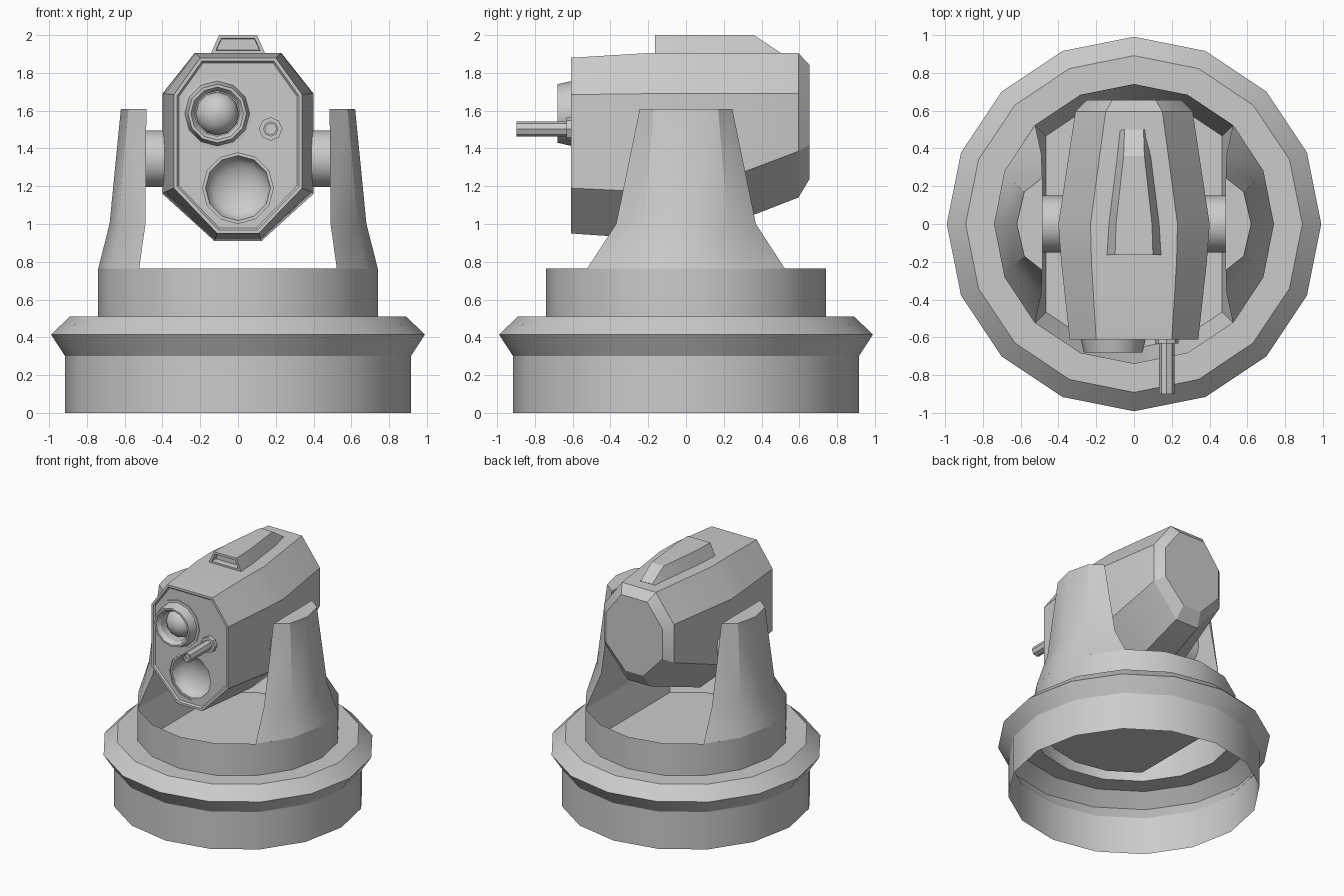
import bpy, bmesh
from math import cos, sin, pi, radians
from mathutils import Matrix, Vector

if "Cube" in bpy.data.objects:
    bpy.data.objects.remove(bpy.data.objects["Cube"])

grey = bpy.data.materials.new("plain_grey")
grey.use_nodes = True
COLOUR = (0.6, 0.6, 0.6, 1)
grey.diffuse_color = COLOUR
grey.node_tree.nodes["Principled BSDF"].inputs["Base Color"].default_value = COLOUR

FORWARD = Matrix.Rotation(pi / 2, 4, 'X')    # local z points to -y
SIDEWAYS = Matrix.Rotation(pi / 2, 4, 'Y')   # local z points to +x


def loft(name, rings, cap_start=True, cap_end=True, closed=False, insets=()):
    """Skin a row of matching rings; optionally inset the first cap."""
    bm = bmesh.new()
    loops = [[bm.verts.new(p) for p in ring] for ring in rings]
    pairs = list(zip(loops, loops[1:]))
    if closed:
        pairs.append((loops[-1], loops[0]))
    for a, b in pairs:
        n = len(a)
        for i in range(n):
            j = (i + 1) % n
            bm.faces.new((a[i], a[j], b[j], b[i]))
    start = bm.faces.new(loops[0]) if cap_start else None
    if cap_end:
        bm.faces.new(loops[-1])
    bmesh.ops.recalc_face_normals(bm, faces=bm.faces)
    for thickness, depth in insets:
        bmesh.ops.inset_individual(bm, faces=[start], thickness=thickness,
                                   depth=depth, use_even_offset=True)
    mesh = bpy.data.meshes.new(name)
    bm.to_mesh(mesh)
    bm.free()
    mesh.materials.append(grey)
    obj = bpy.data.objects.new(name, mesh)
    bpy.context.collection.objects.link(obj)
    return obj


def lathe(name, profile, sides, centre=(0, 0, 0), turn=Matrix(), **caps):
    """Turn a (radius, height) profile around an axis."""
    place = Matrix.Translation(centre) @ turn
    rings = [[place @ Vector((r * cos(2 * pi * i / sides), r * sin(2 * pi * i / sides), h))
              for i in range(sides)] for r, h in profile]
    return loft(name, rings, **caps)


def mirror(obj):
    obj.modifiers.new("mirror", 'MIRROR')


def smooth(obj, angle=32):
    bpy.ops.object.select_all(action='DESELECT')
    obj.select_set(True)
    bpy.context.view_layer.objects.active = obj
    bpy.ops.object.shade_smooth_by_angle(angle=radians(angle))


# Hollow base with flared rim and open turntable collar
parts = [lathe("base", [(0.915, 0), (0.915, 0.3), (0.99, 0.415), (0.89, 0.51),
                        (0.74, 0.51), (0.74, 0.765)], 16, cap_start=False, cap_end=False)]

# Sunken floor between the arms
rim = [0.74 * Vector((cos(k * pi / 8), sin(k * pi / 8))) for k in (2, 3, 4, 5, 6)]
rim += [-p for p in rim]
well = loft("sunken_floor", [[(p.x * s, p.y * s, z) for p in rim]
                             for s, z in ((1, 0.765), (0.89, 0.535))], cap_start=False)
well.data.flip_normals()
parts.append(well)

# Support arms: flat inside, rounded outside, narrowing upwards
arm_rings = []
for z, inner, depth, mid_x, mid_y, outer in (
        (0.765, 0.523, 0.523, 0.684, 0.283, 0.74),
        (1.0, 0.49, 0.37, 0.635, 0.22, 0.68),
        (1.61, 0.485, 0.245, 0.58, 0.17, 0.62)):
    arm_rings.append([(inner, -depth, z), (mid_x, -mid_y, z), (outer, 0, z),
                      (mid_x, mid_y, z), (inner, depth, z)])
arm = loft("support_arm", arm_rings)
pivot = lathe("pivot", [(0.15, 0.34), (0.15, 0.5)], 16, (0, 0, 1.345), SIDEWAYS)
for part in (arm, pivot):
    mirror(part)
    parts.append(part)


# Eight-sided head, widest in the middle
def octagon(y, top_w, side_w, low_w, top, upper, lower, low):
    half = [(top_w, top), (side_w, upper), (side_w, lower), (low_w, low)]
    return [(x, y, z) for x, z in half] + [(-x, y, z) for x, z in reversed(half)]


head = loft("head", [
    octagon(-0.61, 0.2, 0.34, 0.11, 1.88, 1.685, 1.19, 0.95),
    octagon(-0.2, 0.225, 0.385, 0.12, 1.905, 1.69, 1.17, 0.922),
    octagon(0, 0.23, 0.4, 0.125, 1.905, 1.69, 1.16, 0.91),
    octagon(0.595, 0.15, 0.31, 0.1, 1.905, 1.69, 1.385, 1.14),
    octagon(0.655, 0.115, 0.25, 0.08, 1.84, 1.66, 1.42, 1.24)],
    insets=[(0.018, 0), (0.01, -0.012)])

# Concave dish cut into the lower front
dish_cutter = lathe("dish_cutter", [(0.187, 0.1), (0.187, 0), (0.172, 0)]
                    + [(0.172 * cos(a), -0.1 * sin(a))
                       for a in (0.3, 0.6, 0.9, 1.2, 1.45)],
                    12, (0, -0.59, 1.19), FORWARD)
# Round socket for the lens
lens_cutter = lathe("lens_cutter", [(0.125, 0.2), (0.125, -0.06)], 12,
                    (-0.11, -0.6, 1.585), FORWARD)
for cutter in (dish_cutter, lens_cutter):
    cutter.hide_render = True
    cut = head.modifiers.new("cut", 'BOOLEAN')
    cut.operation = 'DIFFERENCE'
    cut.solver = 'EXACT'
    cut.object = cutter
    bpy.context.view_layer.objects.active = head
    bpy.ops.object.modifier_apply(modifier=cut.name)
    bpy.data.objects.remove(cutter)

# Lens housing ring and domed lens
parts.append(lathe("lens_housing", [(0.12, -0.06), (0.19, -0.02), (0.19, 0.004),
                                    (0.172, 0.006), (0.155, 0.08), (0.14, 0.08),
                                    (0.12, 0.05)], 12, (-0.11, -0.6, 1.585), FORWARD,
                   cap_start=False, cap_end=False, closed=True))
parts.append(lathe("lens", [(0.115 * cos(a), 0.1 * sin(a))
                            for a in (0, 0.3, 0.6, 0.9, 1.2, 1.5)],
                   12, (-0.11, -0.56, 1.585), FORWARD))

# Thin barrel with collar and bored muzzle
parts.append(lathe("barrel", [(0.062, 0), (0.062, 0.035), (0.04, 0.035), (0.04, 0.3),
                              (0.03, 0.3), (0.03, 0.27)],
                   8, (0.173, -0.598, 1.503), FORWARD))

# Tapered sight fin on the roof with an open front
fin_rings = []
for y, wide, narrow, top in ((-0.165, 0.145, 0.1, 2.0), (0, 0.135, 0.095, 2.0),
                             (0.36, 0.09, 0.055, 2.0), (0.5, 0.075, 0.05, 1.907)):
    fin_rings.append([(-wide, y, 1.9), (wide, y, 1.9), (narrow, y, top), (-narrow, y, top)])
parts.append(loft("roof_fin", fin_rings, insets=[(0.018, 0), (0.002, -0.05)]))

for part in parts:
    smooth(part)
smooth(head, 26)
